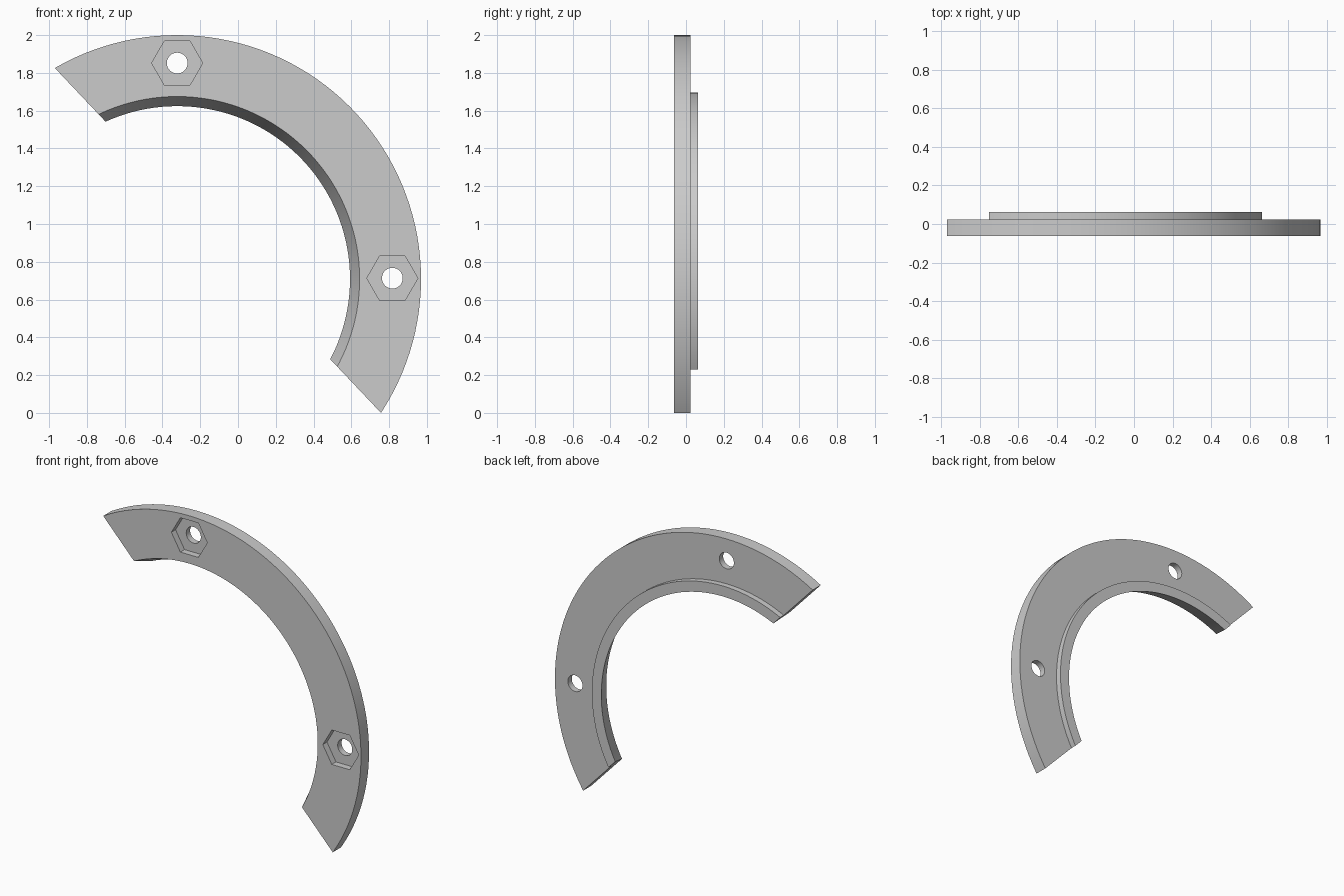
import bpy, bmesh, math
from mathutils import Vector

cube = bpy.data.objects.get("Cube")
if cube:
    bpy.data.objects.remove(cube, do_unlink=True)

CX, CZ = -0.322, 0.709          # centre of the arc
FRONT, PLATE_BACK, LIP_BACK = -0.063, 0.024, 0.063
RECESS_FLOOR = FRONT + 0.045
SEGMENTS = 144

grey = bpy.data.materials.new("light grey")
grey.use_nodes = True
colour = (0.6, 0.6, 0.6, 1)
grey.diffuse_color = colour
grey.node_tree.nodes["Principled BSDF"].inputs["Base Color"].default_value = colour


def make_object(name, bm):
    bmesh.ops.recalc_face_normals(bm, faces=bm.faces)
    mesh = bpy.data.meshes.new(name)
    bm.to_mesh(mesh)
    bm.free()
    mesh.materials.append(grey)
    obj = bpy.data.objects.new(name, mesh)
    bpy.context.collection.objects.link(obj)
    return obj


def prism(name, x, z, radius, sides, y0, y1):
    """Straight prism along y, with its first corner towards +x."""
    bm = bmesh.new()
    angles = [math.tau * i / sides for i in range(sides)]
    face = bm.faces.new([bm.verts.new((x + radius * math.cos(a), y0, z + radius * math.sin(a)))
                         for a in angles])
    ext = bmesh.ops.extrude_face_region(bm, geom=[face], use_keep_orig=True)
    moved = [v for v in ext["geom"] if isinstance(v, bmesh.types.BMVert)]
    bmesh.ops.translate(bm, vec=(0, y1 - y0, 0), verts=moved)
    return make_object(name, bm)


# Ring section: flat plate, rear lip and tapered bore, as (radius, y)
profile = [(0.966, FRONT), (1.291, FRONT), (1.291, PLATE_BACK),
           (0.986, PLATE_BACK), (0.986, LIP_BACK), (0.915, LIP_BACK)]
bm = bmesh.new()
rings = []
for i in range(SEGMENTS):
    a = math.tau * i / SEGMENTS
    rings.append([bm.verts.new((CX + r * math.cos(a), y, CZ + r * math.sin(a)))
                  for r, y in profile])
for i, ring in enumerate(rings):
    following = rings[(i + 1) % SEGMENTS]
    for j in range(len(profile)):
        k = (j + 1) % len(profile)
        bm.faces.new((ring[j], ring[k], following[k], following[j]))

# Cut the ring along one straight chord and cap both ends
start, end = Vector((-0.97, 0, 1.826)), Vector((0.757, 0, 0.0))
along = end - start
normal = Vector((-along.z, 0, along.x))
cut = bmesh.ops.bisect_plane(bm, geom=bm.verts[:] + bm.edges[:] + bm.faces[:], dist=1e-6,
                             plane_co=start, plane_no=normal, clear_inner=True)
bmesh.ops.holes_fill(bm, edges=[e for e in bm.edges if e.is_boundary], sides=0)
bracket = make_object("ring_segment", bm)

# Bolt holes with hexagonal nut recesses in the front
cutters = []
for x, z in ((-0.322, 1.852), (0.817, 0.713)):
    cutters.append(prism("nut_recess_cutter", x, z, 0.135, 6, FRONT - 0.1, RECESS_FLOOR))
    cutters.append(prism("bolt_hole_cutter", x, z, 0.055, 40, FRONT - 0.2, LIP_BACK + 0.2))
bpy.context.view_layer.objects.active = bracket
bracket.select_set(True)
for cutter in cutters:
    cutter.hide_render = True
    mod = bracket.modifiers.new("cut", 'BOOLEAN')
    mod.operation = 'DIFFERENCE'
    mod.solver = 'EXACT'
    mod.object = cutter
    bpy.ops.object.modifier_apply(modifier=mod.name)
for cutter in cutters:
    bpy.data.objects.remove(cutter, do_unlink=True)

bpy.ops.object.select_all(action='DESELECT')
bracket.select_set(True)
bpy.context.view_layer.objects.active = bracket
bpy.ops.object.shade_smooth_by_angle(angle=math.radians(15))
